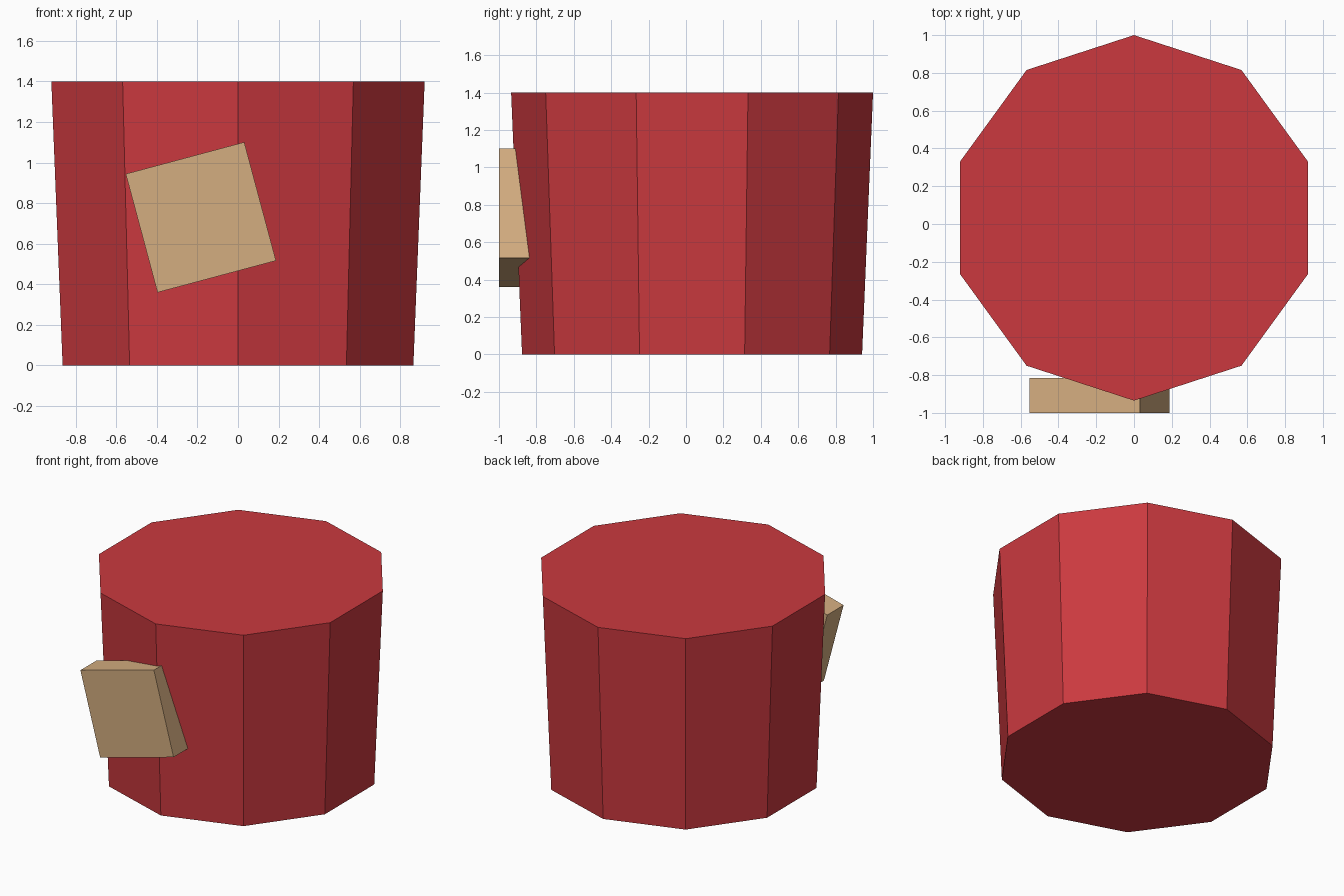
import bpy, math
from mathutils import Matrix

if "Cube" in bpy.data.objects:
    bpy.data.objects.remove(bpy.data.objects["Cube"])


def material(name, rgb):
    lin = [(c / 255 / 12.92) if c / 255 <= 0.04045 else ((c / 255 + 0.055) / 1.055) ** 2.4 for c in rgb]
    mat = bpy.data.materials.new(name)
    mat.diffuse_color = (*lin, 1)
    mat.use_nodes = True
    mat.node_tree.nodes["Principled BSDF"].inputs["Base Color"].default_value = mat.diffuse_color
    return mat


red = material("red", (203, 57, 63))
tan = material("tan", (212, 173, 128))

# Ten-sided tapered tub, a corner pointing to the front
bpy.ops.mesh.primitive_cone_add(vertices=10, radius1=0.909, radius2=0.9675, depth=1.4,
                                location=(0, 0.0325, 0.7))
tub = bpy.context.object
tub.name = "tub"
tub.data.materials.append(red)
# The cone's first corner is at +y, so no turn is needed

# Square label board, tilted on the front
bpy.ops.mesh.primitive_cube_add(size=1)
board = bpy.context.object
board.name = "label_board"
board.data.transform(Matrix.Diagonal((0.605, 0.185, 0.605, 1)))
board.rotation_euler = (0, math.radians(-15), 0)
board.location = (-0.183, -0.9075, 0.73)
board.data.materials.append(tan)
